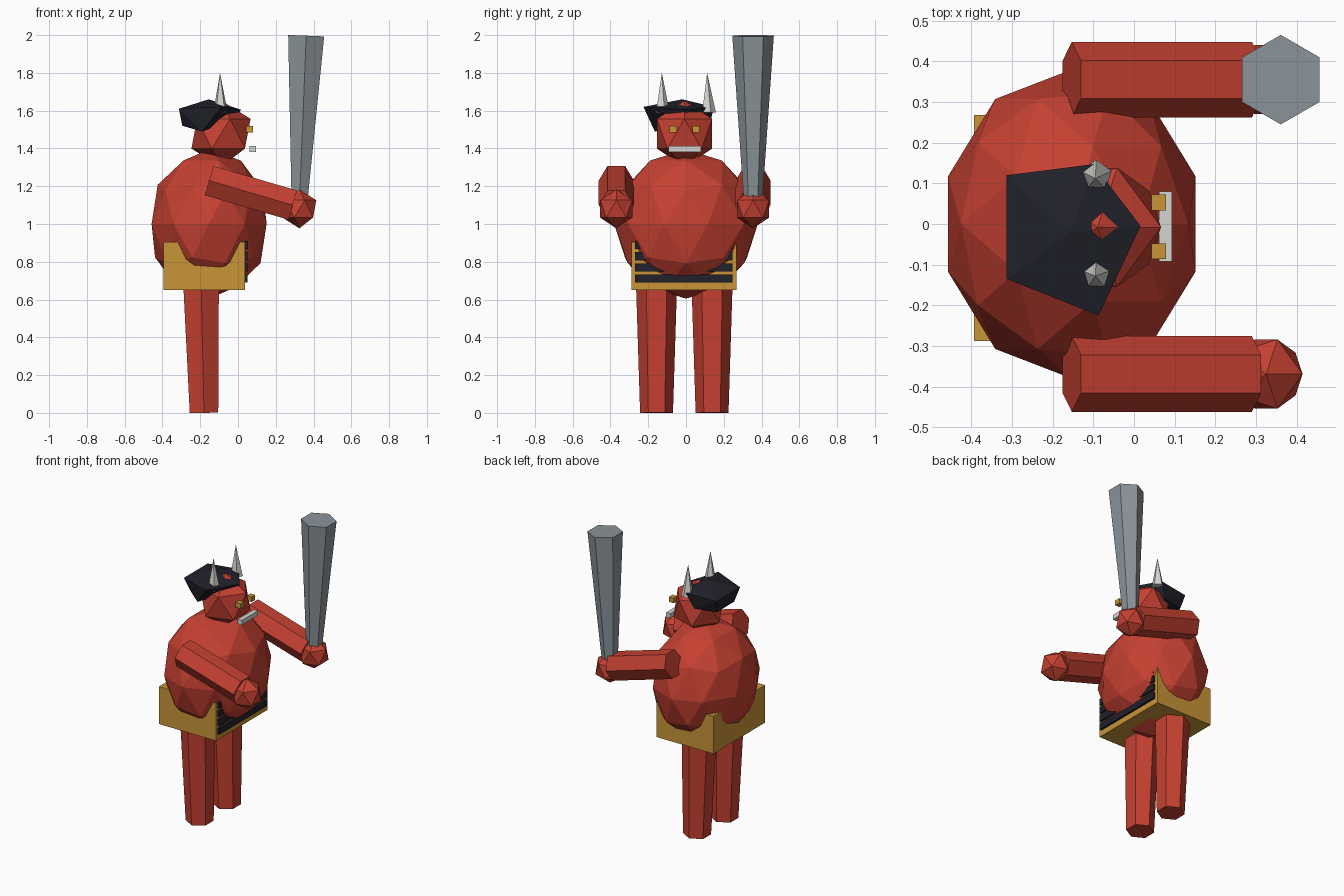
import bpy
import bmesh
from mathutils import Vector

cube = bpy.data.objects.get("Cube")
if cube:
    bpy.data.objects.remove(cube, do_unlink=True)


def material(name, rgb):
    mat = bpy.data.materials.new(name)
    mat.use_nodes = True
    color = (*rgb, 1)
    mat.diffuse_color = color
    mat.node_tree.nodes["Principled BSDF"].inputs["Base Color"].default_value = color
    return mat


red = material("red skin", (0.56, 0.052, 0.031))
gold = material("gold", (0.58, 0.30, 0.038))
black = material("dark cloth", (0.015, 0.015, 0.024))
steel = material("steel gray", (0.26, 0.30, 0.325))
bone = material("bone white", (0.66, 0.66, 0.63))


def finish(name, mat):
    obj = bpy.context.object
    obj.name = name
    obj.data.materials.append(mat)
    return obj


def ball(name, mat, center, radii, detail):
    bpy.ops.mesh.primitive_ico_sphere_add(subdivisions=detail, radius=1, location=center)
    obj = finish(name, mat)
    obj.scale = radii
    return obj


def block(name, mat, center, size):
    bpy.ops.mesh.primitive_cube_add(size=1, location=center)
    obj = finish(name, mat)
    obj.scale = size
    return obj


def limb(name, mat, start, end, r1, r2, sides=6):
    """Tapered prism between two points, keeping corners on the y axis."""
    start, end = Vector(start), Vector(end)
    axis = end - start
    bpy.ops.mesh.primitive_cone_add(vertices=sides, radius1=r1, radius2=r2,
                                    depth=axis.length, location=(start + end) / 2)
    obj = finish(name, mat)
    obj.rotation_euler = Vector((0, 0, 1)).rotation_difference(axis).to_euler()
    return obj


# Round torso and head
ball("torso", red, (-0.153, 0, 1.0), (0.32, 0.38, 0.395), 2)
ball("head", red, (-0.09, -0.008, 1.478), (0.175, 0.172, 0.176), 1)

# Limbs on both sides
for side, s in (("left", 1), ("right", -1)):
    leg_y = s * 0.147 - 0.009
    arm_y = s * 0.362 - 0.007
    limb(side + "_leg", red, (-0.18, leg_y, 0), (-0.2, leg_y, 0.88), 0.087, 0.115)
    limb(side + "_arm", red, (-0.153, arm_y, 1.23), (0.29, arm_y, 1.1), 0.093, 0.093)
    ball(side + "_hand", red, (0.325, arm_y, 1.08), (0.1, 0.1, 0.103), 1)
    limb(side + "_horn", bone, (-0.093, s * 0.122 - 0.004, 1.59),
         (-0.095, s * 0.12 - 0.008, 1.8), 0.04, 0, 5)
    block(side + "_eye", gold, (0.061, s * 0.06 - 0.007, 1.502), (0.036, 0.039, 0.034))

# Mouth and club
block("mouth", bone, (0.078, -0.006, 1.396), (0.032, 0.172, 0.032))
limb("club", steel, (0.324, 0.355, 1.08), (0.361, 0.355, 1.997), 0.046, 0.11)

# Box skirt with dark slats across the front
block("skirt", gold, (-0.179, -0.01, 0.778), (0.43, 0.556, 0.256))
for i in range(4):
    block(f"skirt_slat_{i + 1}", black, (0.04, -0.013, 0.711 + i * 0.059),
          (0.02, 0.516, 0.043))

# Lopsided faceted cap: crown point, wide rim, narrow underside
cap_points = [
    (-0.155, -0.02, 1.66),
    (-0.313, 0.12, 1.61), (-0.1, 0.147, 1.62), (0.016, -0.005, 1.605),
    (-0.087, -0.225, 1.62), (-0.313, -0.135, 1.61),
    (-0.295, 0.09, 1.52), (-0.15, 0.125, 1.52), (-0.01, 0, 1.56),
    (-0.19, -0.165, 1.49), (-0.293, -0.1, 1.52),
]
bm = bmesh.new()
for p in cap_points:
    bm.verts.new(p)
hull = bmesh.ops.convex_hull(bm, input=bm.verts)
bmesh.ops.recalc_face_normals(bm, faces=bm.faces)
mesh = bpy.data.meshes.new("cap")
bm.to_mesh(mesh)
bm.free()
mesh.materials.append(black)
bpy.context.collection.objects.link(bpy.data.objects.new("cap", mesh))
